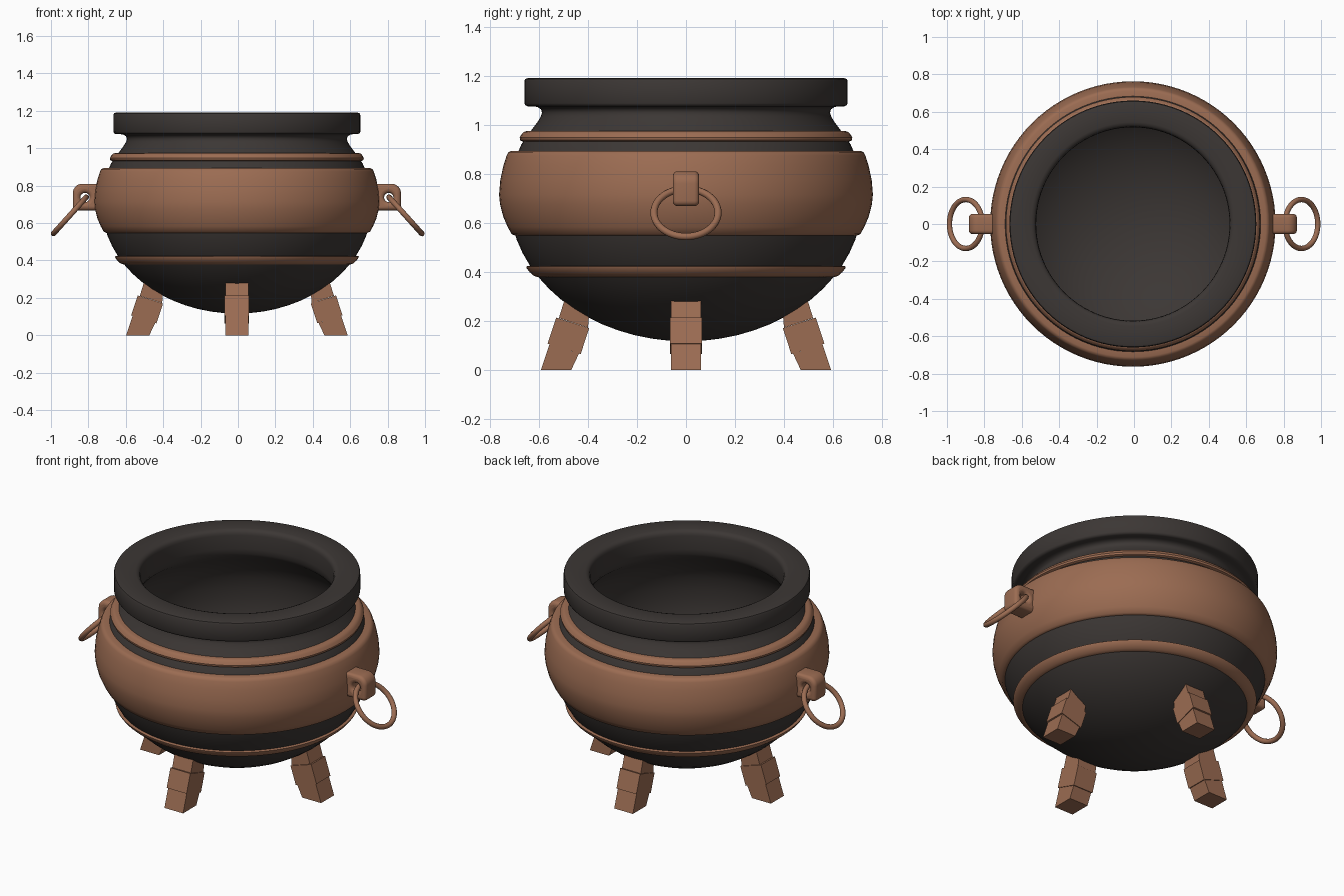
import bpy, bmesh
from math import sin, cos, pi, radians
from mathutils import Matrix

if "Cube" in bpy.data.objects:
    bpy.data.objects.remove(bpy.data.objects["Cube"])


def material(name, rgb):
    m = bpy.data.materials.new(name)
    m.diffuse_color = (*rgb, 1)
    m.use_nodes = True
    m.node_tree.nodes["Principled BSDF"].inputs["Base Color"].default_value = m.diffuse_color
    return m


IRON = material("dark_iron", (0.045, 0.038, 0.035))
COPPER = material("copper", (0.33, 0.15, 0.085))
SHIFT = -0.006  # the pot sits slightly off the centre of its two rings


def finish(ob, mat, angle=None):
    ob.data.materials.clear()
    ob.data.materials.append(mat)
    bpy.ops.object.select_all(action='DESELECT')
    ob.select_set(True)
    bpy.context.view_layer.objects.active = ob
    if angle:
        bpy.ops.object.shade_smooth_by_angle(angle=radians(angle))


def add_bmesh(name, bm):
    bmesh.ops.recalc_face_normals(bm, faces=bm.faces[:])
    me = bpy.data.meshes.new(name)
    bm.to_mesh(me)
    bm.free()
    ob = bpy.data.objects.new(name, me)
    ob.location.x = SHIFT
    bpy.context.collection.objects.link(ob)
    return ob


def lathe(name, profile, mat, closed=False, steps=96):
    """Spin an (r, z) profile around the z axis."""
    bm = bmesh.new()
    vs = [bm.verts.new((r, 0, z)) for r, z in profile]
    pairs = list(zip(vs, vs[1:])) + ([(vs[-1], vs[0])] if closed else [])
    edges = [bm.edges.new(p) for p in pairs]
    bmesh.ops.spin(bm, geom=vs + edges, cent=(0, 0, 0), axis=(0, 0, 1),
                   angle=2 * pi, steps=steps)
    bmesh.ops.remove_doubles(bm, verts=bm.verts[:], dist=1e-4)
    finish(add_bmesh(name, bm), mat, 40)


def bowl(a, b, z0=0.70, n=16):
    """Quarter ellipse from the bottom pole up to the widest point."""
    return [(a * sin(i * pi / 2 / n), z0 - b * cos(i * pi / 2 / n)) for i in range(n + 1)]


# Pot: outer bowl, neck, heavy rim, inner wall
outer = bowl(0.722, 0.584) + [
    (0.716, 0.78), (0.698, 0.86), (0.672, 0.92), (0.637, 0.97), (0.607, 1.01),
    (0.592, 1.035), (0.588, 1.05), (0.592, 1.063), (0.605, 1.072), (0.62, 1.075)]
rim = [(0.645, 1.075), (0.655, 1.079), (0.66, 1.088), (0.66, 1.178), (0.656, 1.187),
       (0.645, 1.191), (0.545, 1.191), (0.53, 1.186), (0.521, 1.175), (0.518, 1.16)]
inner = [(0.517, 1.08), (0.52, 1.05), (0.535, 1.025), (0.57, 0.992), (0.612, 0.95),
         (0.65, 0.90), (0.676, 0.84), (0.69, 0.77)] + bowl(0.694, 0.555)[::-1]
lathe("pot_body", outer + rim + inner, IRON)

# Copper bands
lathe("wide_band", [
    (0.685, 0.548), (0.698, 0.548), (0.712, 0.554), (0.728, 0.583), (0.746, 0.625),
    (0.759, 0.675), (0.763, 0.715), (0.758, 0.775), (0.745, 0.835), (0.732, 0.875),
    (0.725, 0.888), (0.712, 0.894), (0.672, 0.894), (0.706, 0.77), (0.71, 0.70)], COPPER, True)
lathe("upper_band", [
    (0.645, 0.932), (0.667, 0.932), (0.677, 0.937), (0.679, 0.948), (0.67, 0.963),
    (0.662, 0.971), (0.652, 0.974), (0.615, 0.974)], COPPER, True)
lathe("lower_band", [
    (0.59, 0.378), (0.605, 0.378), (0.622, 0.384), (0.638, 0.398), (0.65, 0.414),
    (0.652, 0.421), (0.647, 0.424), (0.615, 0.424)], COPPER, True)

# Legs: three stacked blocks each, given as (r, z) side outlines and half width
BLOCKS = [
    ([(0.468, 0), (0.592, 0), (0.557, 0.105), (0.437, 0.066)], 0.061),
    ([(0.43, 0.064), (0.565, 0.107), (0.53, 0.213), (0.395, 0.17)], 0.065),
    ([(0.40, 0.172), (0.519, 0.211), (0.492, 0.298), (0.395, 0.235)], 0.061)]
for k, side in enumerate(("right", "back", "left", "front")):
    bm = bmesh.new()
    for outline, w in BLOCKS:
        a = [bm.verts.new((r, -w, z)) for r, z in outline]
        b = [bm.verts.new((r, w, z)) for r, z in outline]
        bm.faces.new(a)
        bm.faces.new(b[::-1])
        for i in range(4):
            j = (i + 1) % 4
            bm.faces.new((a[i], a[j], b[j], b[i]))
    bm.transform(Matrix.Rotation(k * pi / 2, 4, 'Z'))
    finish(add_bmesh(side + "_leg", bm), COPPER)


def arc(cx, cz, r, a0, a1, n):
    return [(cx + r * cos(radians(a0 + (a1 - a0) * i / n)),
             cz + r * sin(radians(a0 + (a1 - a0) * i / n))) for i in range(n + 1)]


# Handles: pierced lug with a loose ring on each side
for s, side in ((1, "right"), (-1, "left")):
    cu = bpy.data.curves.new(side + "_lug", 'CURVE')
    cu.dimensions = '2D'
    cu.fill_mode = 'BOTH'
    cu.extrude, cu.bevel_depth, cu.offset, cu.bevel_resolution = 0.034, 0.02, -0.02, 3
    outline = ([(0.715, 0.81), (0.715, 0.668)] + arc(0.855, 0.69, 0.022, -90, 0, 5)
               + arc(0.827, 0.76, 0.05, 0, 90, 8))
    hole = arc(0.812, 0.737, 0.025, 0, 337.5, 15)
    for pts in (outline, hole):
        sp = cu.splines.new('POLY')
        sp.points.add(len(pts) - 1)
        for p, (x, z) in zip(sp.points, pts):
            p.co = (s * x, z, 0, 1)
        sp.use_cyclic_u = True
    lug = bpy.data.objects.new(side + "_lug", cu)
    lug.rotation_euler.x = pi / 2
    lug.location.x = SHIFT
    bpy.context.collection.objects.link(lug)
    finish(lug, COPPER)
    bpy.ops.object.convert(target='MESH')
    finish(bpy.context.object, COPPER, 35)

    bpy.ops.mesh.primitive_torus_add(
        major_radius=0.131, minor_radius=0.0145, major_segments=48, minor_segments=12,
        location=(s * 0.897 - 0.002, 0, 0.641), rotation=(0, s * radians(48), 0))
    ring = bpy.context.object
    ring.name = side + "_ring"
    finish(ring, COPPER, 60)
